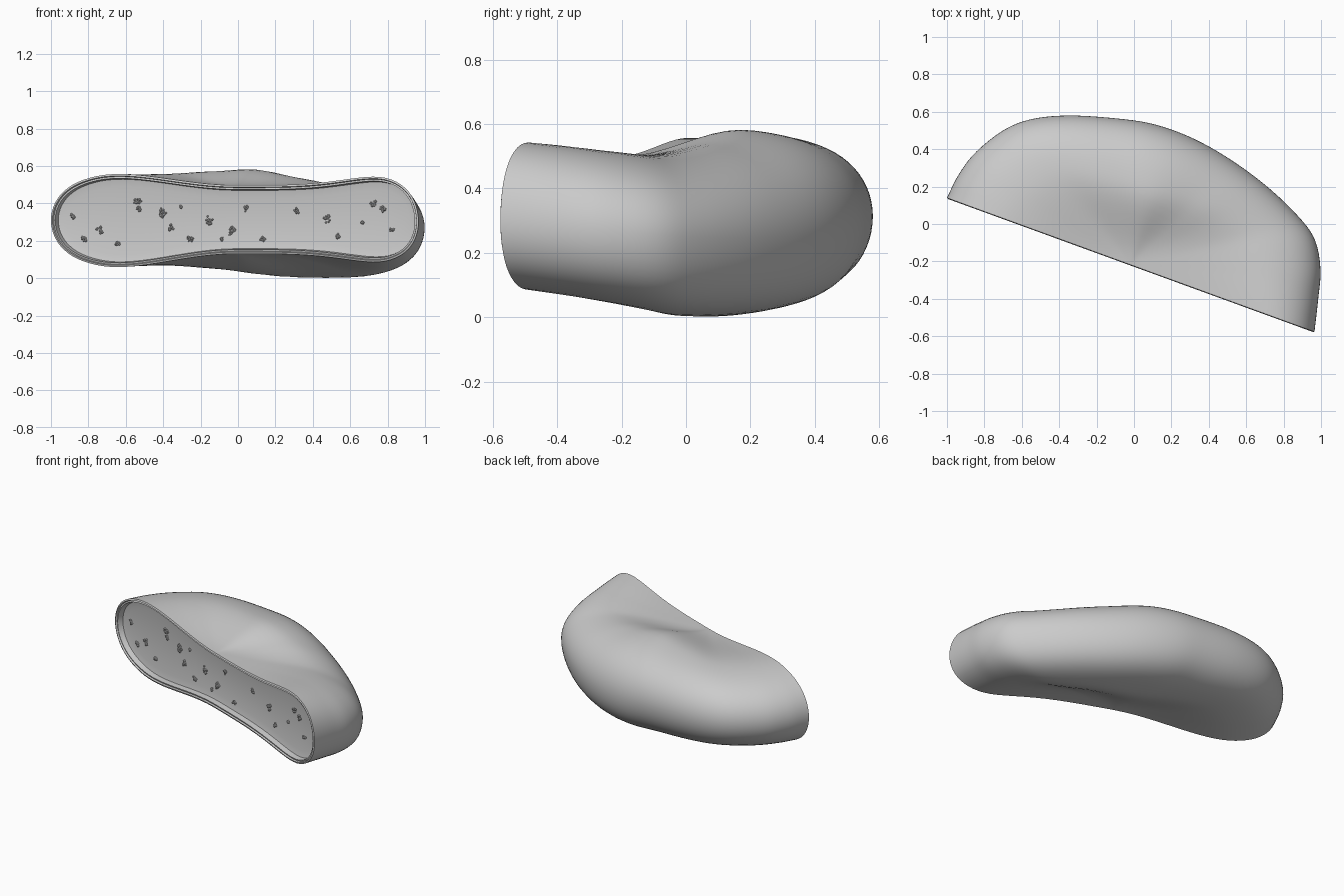
import bpy, bmesh, math, random
from mathutils import Vector

random.seed(4)
if "Cube" in bpy.data.objects:
    bpy.data.objects.remove(bpy.data.objects["Cube"])

grey = bpy.data.materials.new("plain grey")
grey.use_nodes = True
COLOUR = (0.6, 0.6, 0.6, 1)
grey.diffuse_color = COLOUR
grey.node_tree.nodes["Principled BSDF"].inputs["Base Color"].default_value = COLOUR

# Plan outline, from the right end of the cut round the back to the left end
OUTLINE = [(.965, -.576), (.985, -.4), (.997, -.24), (.965, -.08), (.87, .05), (.7, .21),
           (.5, .355), (.3, .465), (.1, .535), (-.1, .565), (-.35, .58), (-.55, .56),
           (-.7, .5), (-.85, .38), (-.94, .26), (-1, .14)]
# Raised ring round the dimple, along the outline: heights, then its reach and shape
TOP = [.56, .535, .52, .555, .59, .58, .565, .565, .57]
BOTTOM = [.07, .035, 0, 0, .02, .045, .06, .055, .045]
MIDDLE = [.3, .27, .25, .25, .28, .31, .315, .31, .31]
REACH = [.85, .75, .56, .65, .75]
STEEPNESS = [2, 1.6, 1.1, 1, 1]
ROUNDING = ([9, 6, 4.2, 4, 4.5, 5, 6, 6, 6], [9, 9, 9, 8, 7, 6, 6, 6, 6])
DIMPLE = (.497, .13)
A, B = Vector(OUTLINE[-1]), Vector(OUTLINE[0])
CENTRE = (A + B) / 2
ALONG = (B - A).normalized()
INWARD = Vector((-ALONG.y, ALONG.x))
STEPS, RINGS = 72, 26


def spline(keys, s):
    """Smooth curve through evenly spaced keys, s from 0 to 1."""
    pts = [Vector(k) if isinstance(k, tuple) else Vector((k, 0)) for k in keys]
    pts = [2 * pts[0] - pts[1]] + pts + [2 * pts[-1] - pts[-2]]
    f = s * (len(keys) - 1)
    i = min(int(f), len(keys) - 2)
    t = f - i
    a, b, c, d = pts[i:i + 4]
    return .5 * (2 * b + (c - a) * t + (2 * a - 5 * b + 4 * c - d) * t ** 2
                 + (3 * b - a - 3 * c + d) * t ** 3)


def surface_point(s, r, side):
    """Point on the upper (0) or lower (1) skin at fraction r from the centre."""
    xy = CENTRE.lerp(spline(OUTLINE, s), r)
    ring, mid, reach, steep, rounding = (spline(keys, s).x for keys in (
        (TOP, BOTTOM)[side], MIDDLE, REACH, STEEPNESS, ROUNDING[side]))
    k = min(r / reach, 1) ** steep
    k = k * k * (3 - 2 * k)
    base = .3 + (mid - .3) * k
    z = DIMPLE[side] + (ring - DIMPLE[side]) * k
    return Vector((xy.x, xy.y, base + (z - base) * math.sqrt(max(0, 1 - r ** rounding))))


def finish(name, bm, angle):
    mesh = bpy.data.meshes.new(name)
    bm.to_mesh(mesh)
    bm.free()
    obj = bpy.data.objects.new(name, mesh)
    bpy.context.collection.objects.link(obj)
    mesh.materials.append(grey)
    bpy.ops.object.select_all(action='DESELECT')
    obj.select_set(True)
    bpy.context.view_layer.objects.active = obj
    bpy.ops.object.shade_smooth_by_angle(angle=math.radians(angle))


# Dimpled half disc: fans of quads from the centre to the rounded edge
bm = bmesh.new()
radii = [1 - (1 - k / RINGS) ** 2 for k in range(1, RINGS + 1)]
rim = [bm.verts.new(surface_point(i / STEPS, 1, 0)) for i in range(STEPS + 1)]
skins = []
for side in (0, 1):
    pole = bm.verts.new(surface_point(0, 0, side))
    rows = [[bm.verts.new(surface_point(i / STEPS, r, side)) for r in radii[:-1]] + [rim[i]]
            for i in range(STEPS + 1)]
    skins.append((pole, rows))
    for a, b in zip(rows, rows[1:]):
        bm.faces.new((pole, a[0], b[0]))
        for k in range(RINGS - 1):
            bm.faces.new((a[k], a[k + 1], b[k + 1], b[k]))

# Cut face: closes the front, then steps in as rim, groove, wall and sunken floor
(top_pole, top), (low_pole, low) = skins
loop = [top_pole] + top[0] + low[0][-2::-1] + [low_pole] + low[-1] + top[-1][-2::-1]
cut = bm.faces.new(loop)
bmesh.ops.recalc_face_normals(bm, faces=bm.faces)
for thickness, depth in ((.01, .004), (.004, -.01), (.009, .003), (.005, -.035), (.04, -.008)):
    bmesh.ops.inset_region(bm, faces=[cut], thickness=thickness, depth=depth,
                           use_even_offset=True)
floor_depth = (cut.calc_center_median().xy - CENTRE).dot(INWARD)
bmesh.ops.triangulate(bm, faces=[cut])
finish("cell_body", bm, 35)

# Grain clusters scattered over the sunken face: x, z and size
GRAINS = [(-.9, .33, 2), (-.84, .21, 2), (-.75, .25, 3), (-.66, .19, 2), (-.55, .41, 3),
          (-.54, .37, 2), (-.42, .35, 3), (-.37, .27, 2), (-.27, .21, 2), (-.17, .31, 3),
          (-.05, .25, 3), (.03, .37, 2), (.12, .21, 2), (.3, .36, 2), (.46, .32, 3),
          (.52, .22, 2), (.71, .4, 2), (.76, .37, 2), (.81, .26, 2), (.65, .3, 1),
          (-.32, .38, 1), (-.1, .21, 1)]
bm = bmesh.new()
for x, z, size in GRAINS:
    base = CENTRE + ALONG * ((x - CENTRE.x) / ALONG.x) + INWARD * floor_depth
    for n in range(size * 5):
        turn, spread = random.uniform(0, math.tau), random.uniform(0, 1) * size * .008
        xy = base + ALONG * math.cos(turn) * spread - INWARD * random.uniform(0, .008)
        made = bmesh.ops.create_icosphere(bm, subdivisions=1, radius=random.uniform(.005, .009))
        bmesh.ops.translate(bm, verts=made["verts"],
                            vec=(xy.x, xy.y, z + math.sin(turn) * spread))
finish("grain_clusters", bm, 20)
